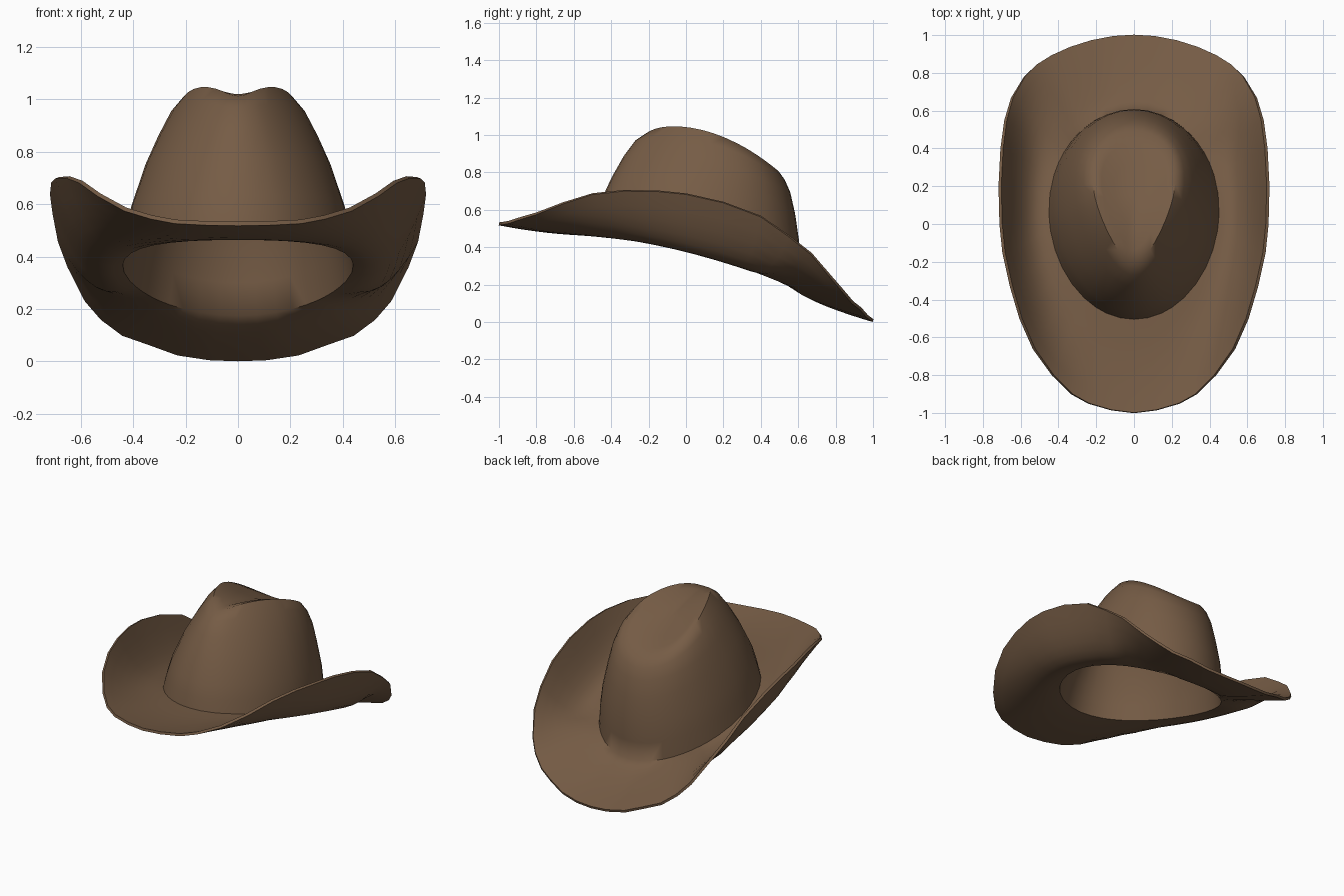
import bpy, bmesh, math

if "Cube" in bpy.data.objects:
    bpy.data.objects.remove(bpy.data.objects["Cube"])

# half of the brim edge, front centre to back centre (x, y, z)
EDGE = [(0, -1, .525), (.12, -.985, .527), (.24, -.95, .533), (.33, -.90, .55),
        (.43, -.80, .58), (.53, -.66, .635), (.60, -.5, .685), (.65, -.33, .703),
        (.69, -.15, .70), (.705, 0, .685), (.71, .2, .64), (.70, .4, .565),
        (.68, .55, .46), (.645, .67, .365), (.58, .78, .235), (.52, .84, .165),
        (.44, .89, .105), (.34, .935, .07), (.23, .97, .03), (.11, .993, .012),
        (0, 1, .008)]

# crown rings: half width, front y, back y, z at front / y=0 / back, egg factor
RINGS = [(.445, -.50, .60, .47, .388, .178, .04),
         (.425, -.48, .60, .55, .49, .30, .05),
         (.40, -.455, .597, .63, .60, .43, .06),
         (.345, -.39, .575, .77, .765, .58, .12),
         (.298, -.325, .55, .885, .875, .69, .22),
         (.248, -.265, .522, .965, .975, .755, .33),
         (.205, -.205, .49, 1.03, 1.035, .80, .40)]


def quad(y, ya, za, zm, yb, zb):
    """Height on the parabola through (ya,za), (0,zm), (yb,zb)."""
    sa, sb = (za - zm) / ya, (zb - zm) / yb
    a = (sb - sa) / (yb - ya)
    return zm + (sa - a * ya) * y + a * y * y


edge = EDGE + [(-x, y, z) for x, y, z in EDGE[-2:0:-1]]
angles = [math.atan2(x / .71, -y) for x, y, z in edge]
n = len(edge)


def crown_ring(rx, yf, yb, zf, zm, zb, egg, scale=1.0, drop=0.0, pinch=0.0):
    pts, yc, ry = [], (yf + yb) / 2, (yb - yf) / 2
    for t in angles:
        x = scale * rx * math.sin(t) * (1 - egg * math.cos(t))
        y = yc - scale * ry * math.cos(t)
        z = quad(y, yf, zf, zm, yb, zb) - drop
        if y < .1:                       # front pinch between the two peaks
            z -= pinch * math.exp(-(x / .07) ** 2)
        pts.append((x, y, z))
    return pts


# brim loops from the edge in to the crown base, curling up near the sides
base = crown_ring(*RINGS[0])
loops = []
for k in range(8):
    t = 1 - k / 8
    ring = []
    for (x0, y0, z0), (x1, y1, z1) in zip(base, edge):
        p = max(.7, min(2.3, 1.5 + 5 * (z1 - z0)))
        # sides dip slightly below the base before curling up
        dip = .035 * math.sin(math.pi * t) * max(0, min(1, (z1 - z0) * 6)) * max(0, min(1, y1 + .5))
        ring.append((x0 + (x1 - x0) * t, y0 + (y1 - y0) * t,
                     z0 + (z1 - z0) * t ** p - dip))
    loops.append(ring)

# crown wall, ridge, and the dished top
loops += [crown_ring(*r) for r in RINGS[:-1]]
loops.append(crown_ring(*RINGS[-1], pinch=.025))
loops.append(crown_ring(*RINGS[-1], scale=.8, drop=.012, pinch=.015))
loops.append(crown_ring(*RINGS[-1], scale=.5, drop=.04))

bm = bmesh.new()
rows = [[bm.verts.new(p) for p in ring] for ring in loops]
for a, b in zip(rows, rows[1:]):
    for i in range(n):
        j = (i + 1) % n
        bm.faces.new((a[i], a[j], b[j], b[i]))
last = rows[-1]
mid = bm.verts.new((0, sum(v.co.y for v in last) / n, sum(v.co.z for v in last) / n))
for i in range(n):
    bm.faces.new((last[i], last[(i + 1) % n], mid))
bmesh.ops.recalc_face_normals(bm, faces=bm.faces)
mesh = bpy.data.meshes.new("hat_shell")
bm.to_mesh(mesh)
bm.free()
hat = bpy.data.objects.new("hat_shell", mesh)
bpy.context.collection.objects.link(hat)

# felt colour
felt = bpy.data.materials.new("brown_felt")
felt.diffuse_color = (.18, .107, .06, 1)
felt.use_nodes = True
felt.node_tree.nodes["Principled BSDF"].inputs["Base Color"].default_value = felt.diffuse_color
mesh.materials.append(felt)

# felt thickness
solid = hat.modifiers.new("thickness", 'SOLIDIFY')
solid.thickness = .016
solid.offset = 0

bpy.context.view_layer.objects.active = hat
hat.select_set(True)
bpy.ops.object.modifier_apply(modifier="thickness")
bpy.ops.object.shade_smooth_by_angle(angle=math.radians(60))
